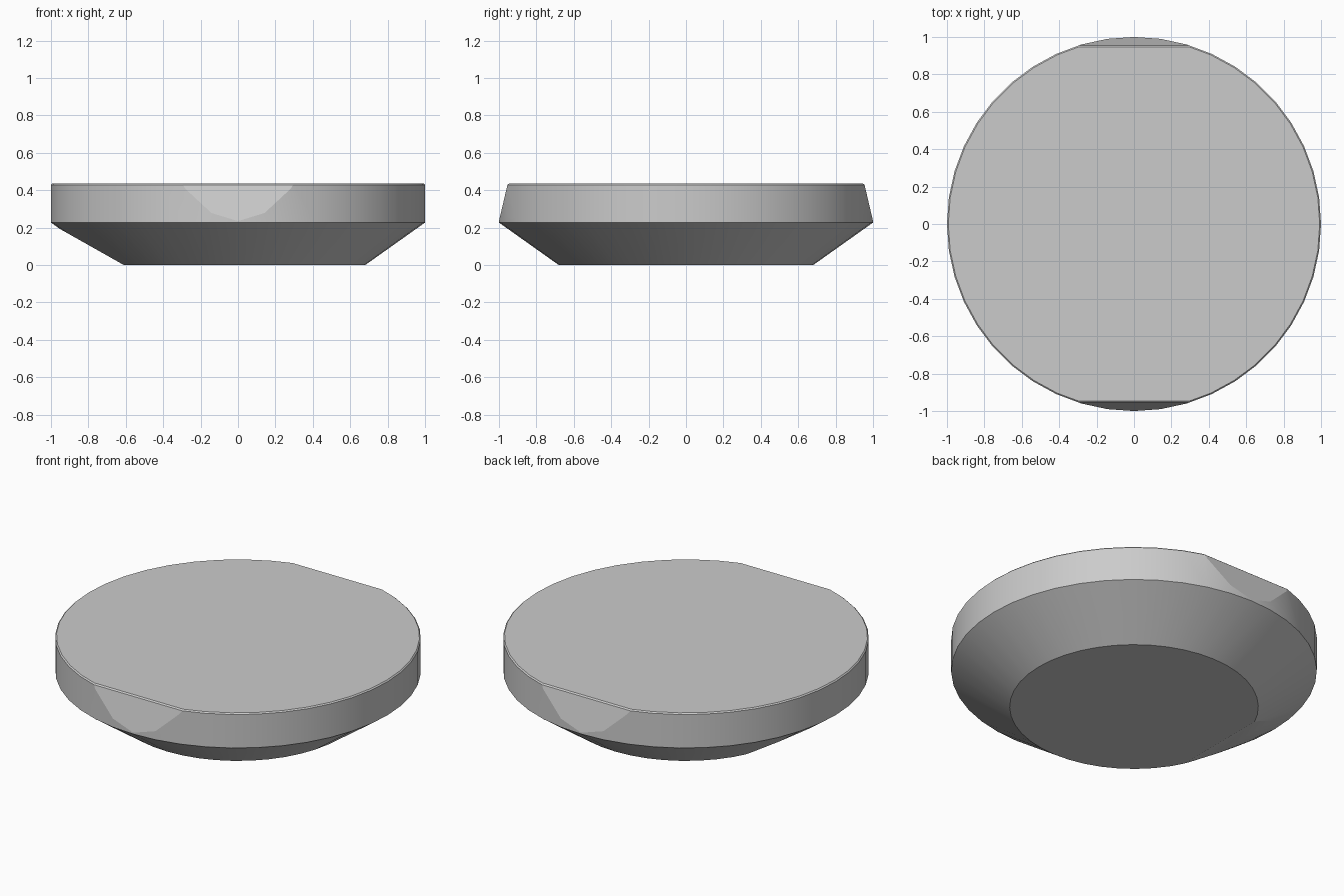
import bpy
import bmesh
from math import sin, cos, tau, radians
from mathutils import Vector

if "Cube" in bpy.data.objects:
    bpy.data.objects.remove(bpy.data.objects["Cube"], do_unlink=True)

SIDES = 44
TOP = 0.436
PROFILE = [(0.68, 0.0), (1.0, 0.227), (1.0, TOP)]  # radius, height

grey = bpy.data.materials.new("plain grey")
grey.use_nodes = True
colour = (0.6, 0.6, 0.6, 1)
grey.diffuse_color = colour
grey.node_tree.nodes["Principled BSDF"].inputs["Base Color"].default_value = colour

bm = bmesh.new()

# Turned body: conical base below a straight rim
rings = [[bm.verts.new((r * cos(tau * i / SIDES), r * sin(tau * i / SIDES), z))
          for i in range(SIDES)] for r, z in PROFILE]
for low, high in zip(rings, rings[1:]):
    for i in range(SIDES):
        j = (i + 1) % SIDES
        bm.faces.new((low[i], low[j], high[j], high[i]))
bm.faces.new(rings[0][::-1])
bm.faces.new(rings[-1])


def slice_flat(point, normal):
    """Cut away everything beyond the plane and close the opening."""
    geom = bm.verts[:] + bm.edges[:] + bm.faces[:]
    cut = bmesh.ops.bisect_plane(bm, geom=geom, dist=1e-5, plane_co=point,
                                 plane_no=normal, clear_outer=True)
    edges = [e for e in cut["geom_cut"]
             if isinstance(e, bmesh.types.BMEdge) and e.is_boundary]
    bmesh.ops.holes_fill(bm, edges=edges, sides=0)


# Sloping flats on the front and back of the rim
for side in (-1, 1):
    slice_flat(Vector((0, side * 0.953, TOP)), Vector((0, side * 0.201, 0.047)))

# Shallow flat on the right of the conical base
slice_flat(Vector((-0.61, 0, 0)), Vector((-0.22, 0, -0.39)))

# Fine bevel around the top face
bmesh.ops.recalc_face_normals(bm, faces=bm.faces[:])
top_edges = [e for e in bm.edges if all(v.co.z > TOP - 0.001 for v in e.verts)]
bmesh.ops.bevel(bm, geom=top_edges, offset=0.007, segments=1,
                profile=0.5, affect='EDGES')

mesh = bpy.data.meshes.new("disc")
bm.to_mesh(mesh)
bm.free()
mesh.materials.append(grey)
disc = bpy.data.objects.new("disc", mesh)
bpy.context.collection.objects.link(disc)

bpy.ops.object.select_all(action='DESELECT')
disc.select_set(True)
bpy.context.view_layer.objects.active = disc
bpy.ops.object.shade_smooth_by_angle(angle=radians(10))
